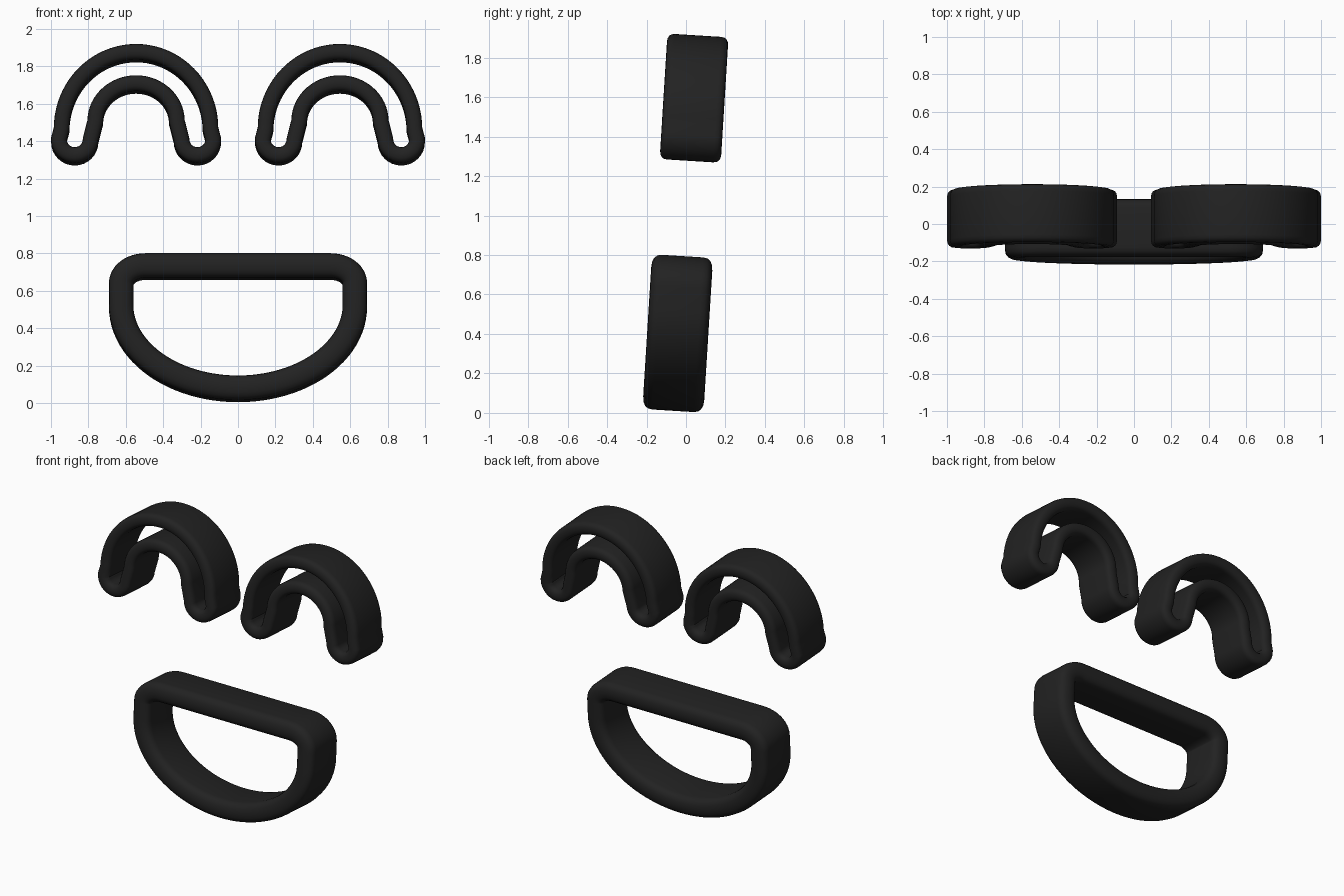
import bpy
import bmesh
from math import sin, cos, pi
from mathutils import Vector

if "Cube" in bpy.data.objects:
    bpy.data.objects.remove(bpy.data.objects["Cube"])

black = bpy.data.materials.new("matte_black")
black.use_nodes = True
black.diffuse_color = (0.016, 0.016, 0.016, 1)
shader = black.node_tree.nodes["Principled BSDF"]
shader.inputs["Base Color"].default_value = black.diffuse_color
shader.inputs["Roughness"].default_value = 0.8

TILT = -0.062       # slight backward lean of every part
HALF_DEPTH = 0.155


def arc(cx, cz, rx, rz, start, end, steps):
    """Elliptical arc in the xz plane; angles in half turns."""
    angles = [pi * (start + (end - start) * i / steps) for i in range(steps + 1)]
    return [Vector((cx + rx * cos(a), 0, cz + rz * sin(a))) for a in angles]


def band_section(half_thick, cap, steps=8):
    """Flat band with rounded front and back edges: (outward, depth) pairs."""
    pts = []
    for side in (1, -1):
        for i in range(steps + 1):
            a = pi * i / steps
            c, s = cos(a), sin(a)
            out = half_thick * (1 if c > 0 else -1) * abs(c) ** 0.85
            pts.append((side * out, side * (HALF_DEPTH - cap + cap * s ** 0.85)))
    return pts


def sweep(name, path, section, pivot, x):
    """Sweep the section round a closed path, tilted about the pivot."""
    bm = bmesh.new()
    rings = []
    n = len(path)
    for i, p in enumerate(path):
        t = (path[(i + 1) % n] - path[i - 1]).normalized()
        outward = Vector((t.z, 0, -t.x))
        rings.append([bm.verts.new(p + outward * o + Vector((0, d, -pivot.z)))
                      for o, d in section])
    m = len(section)
    for i in range(n):
        a, b = rings[i], rings[(i + 1) % n]
        for j in range(m):
            k = (j + 1) % m
            bm.faces.new((a[j], b[j], b[k], a[k]))
    bmesh.ops.recalc_face_normals(bm, faces=bm.faces)
    mesh = bpy.data.meshes.new(name)
    bm.to_mesh(mesh)
    bm.free()
    mesh.materials.append(black)
    ob = bpy.data.objects.new(name, mesh)
    bpy.context.collection.objects.link(ob)
    ob.location = (x, pivot.y, pivot.z)
    ob.rotation_euler.x = TILT
    bpy.ops.object.select_all(action='DESELECT')
    ob.select_set(True)
    bpy.context.view_layer.objects.active = ob
    bpy.ops.object.shade_smooth_by_angle(angle=pi / 4)


# Closed smiling eyes: outer arch, rounded tip, inner arch, rounded tip
eye_path = (arc(0, 1.46, 0.398, 0.411, 0, 1, 40)
            + arc(-0.328, 1.403, 0.085, 0.085, 1, 2, 16)
            + arc(0, 1.50, 0.218, 0.203, 1, 0, 30)
            + arc(0.328, 1.403, 0.085, 0.085, 1, 2, 16))
for name, x in (("left_eye", 0.545), ("right_eye", -0.545)):
    sweep(name, eye_path, band_section(0.042, 0.038), Vector((0, 0.041, 1.595)), x)

# Open mouth: deep lower curve and soft upper corners
mouth_path = (arc(0, 0.52, 0.625, 0.445, 1, 2, 48)
              + arc(0.495, 0.635, 0.13, 0.095, 0, 0.5, 12)
              + arc(-0.495, 0.635, 0.13, 0.095, 0.5, 1, 12))
sweep("mouth", mouth_path, band_section(0.065, 0.05), Vector((0, -0.042, 0.4)), 0)
